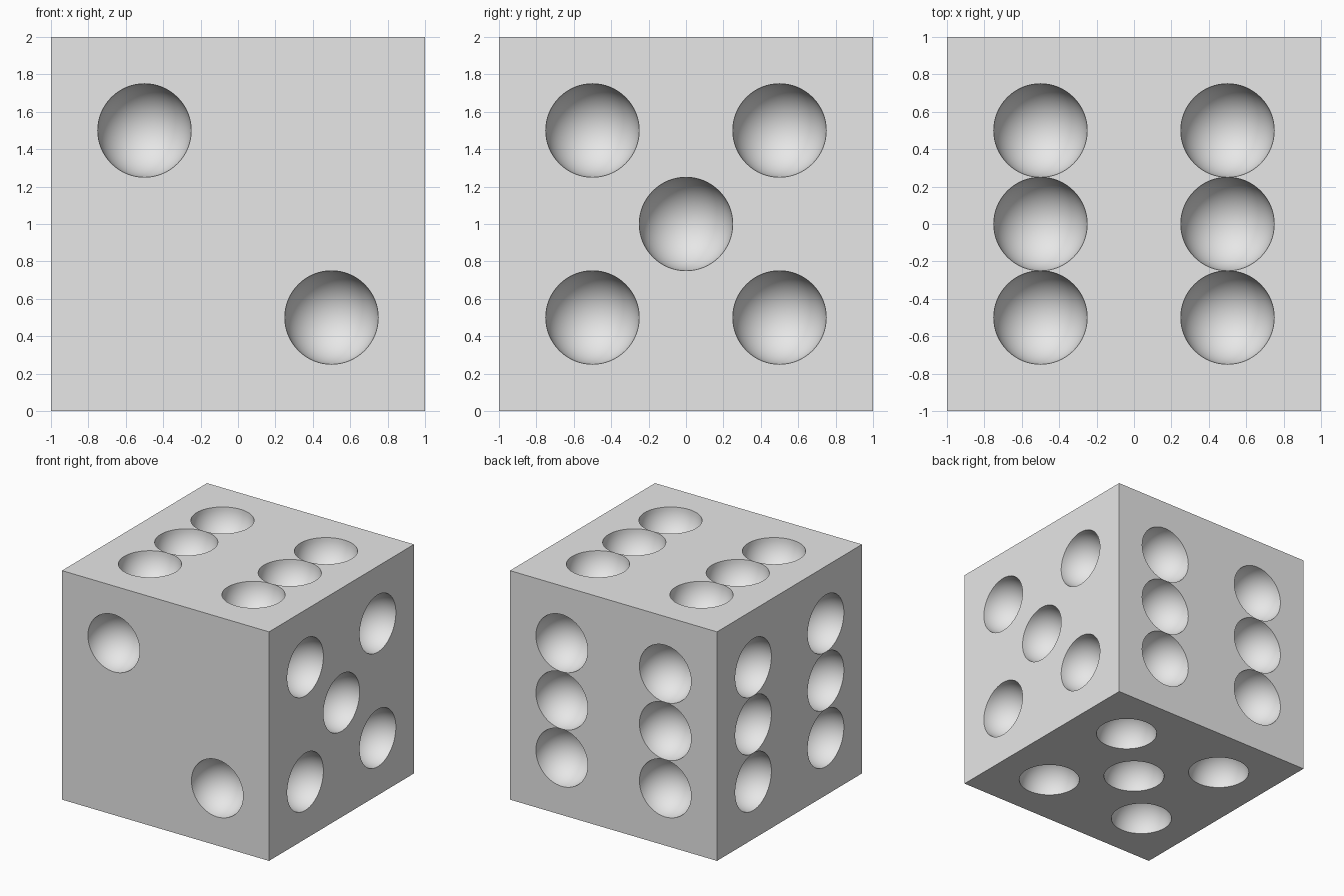
import bpy
import bmesh
from math import sin, cos, pi, radians
from mathutils import Vector

cube = bpy.data.objects.get("Cube")
if cube:
    bpy.data.objects.remove(cube, do_unlink=True)

R = 0.25         # pip radius
QUARTER = 16     # pip segments per quarter turn
RINGS = 14       # rings from pip rim to pip bottom
LINES = (-1, -0.75, -0.25, 0.25, 0.75, 1)

# Pip layouts as grid cells (column, row)
TWO = {(1, 3), (3, 1)}
FIVE = {(1, 1), (1, 3), (2, 2), (3, 1), (3, 3)}
SIX = {(c, r) for c in (1, 3) for r in (1, 2, 3)}

X, Y, Z = Vector((1, 0, 0)), Vector((0, 1, 0)), Vector((0, 0, 1))
SIDES = [(-Y, X, TWO), (X, Y, FIVE), (Y, -X, SIX),
         (-X, -Y, SIX), (Z, X, SIX), (-Z, X, FIVE)]

bm = bmesh.new()


def add_face(points):
    return bm.faces.new([bm.verts.new(p) for p in points])


def flat_cell(place, u0, u1, v0, v1):
    """Flat cell with edge midpoints, so it welds to its neighbours."""
    um, vm = (u0 + u1) / 2, (v0 + v1) / 2
    outline = [(u0, v0), (um, v0), (u1, v0), (u1, vm),
               (u1, v1), (um, v1), (u0, v1), (u0, vm)]
    add_face([place(u, v) for u, v in outline])


def pip_cell(place, cu, cv):
    """Square cell with a hemispherical hollow touching its edges."""
    count = 4 * QUARTER

    def ring_point(ring, k):
        tilt, turn = ring / RINGS * pi / 2, 2 * pi * k / count
        r = R * cos(tilt)
        return place(cu + r * cos(turn), cv + r * sin(turn), -R * sin(tilt))

    # Flat corners around the rim
    for q, (su, sv) in enumerate([(1, 1), (-1, 1), (-1, -1), (1, -1)]):
        arc = [ring_point(0, k) for k in range((q + 1) * QUARTER, q * QUARTER - 1, -1)]
        add_face([place(cu + su * R, cv + sv * R)] + arc)

    # Hollow bowl
    for k in range(count):
        for ring in range(RINGS - 1):
            add_face([ring_point(ring, k), ring_point(ring, k + 1),
                      ring_point(ring + 1, k + 1), ring_point(ring + 1, k)])
        add_face([ring_point(RINGS - 1, k), ring_point(RINGS - 1, k + 1),
                  place(cu, cv, -R)])


# Six sides of the die
for normal, across, pips in SIDES:
    up = normal.cross(across)

    def place(u, v, depth=0.0):
        return Z + across * u + up * v + normal * (1 + depth)

    for c in range(5):
        for r in range(5):
            u0, u1, v0, v1 = LINES[c], LINES[c + 1], LINES[r], LINES[r + 1]
            if (c, r) in pips:
                pip_cell(place, (u0 + u1) / 2, (v0 + v1) / 2)
            else:
                flat_cell(place, u0, u1, v0, v1)

bmesh.ops.remove_doubles(bm, verts=bm.verts, dist=0.0001)
mesh = bpy.data.meshes.new("die_body")
bm.to_mesh(mesh)
bm.free()
die = bpy.data.objects.new("die_body", mesh)
bpy.context.collection.objects.link(die)

# Plain light grey
grey = bpy.data.materials.new("light_grey")
grey.use_nodes = True
colour = (0.8, 0.8, 0.8, 1)
grey.diffuse_color = colour
for node in grey.node_tree.nodes:
    if node.type == 'BSDF_PRINCIPLED':
        node.inputs["Base Color"].default_value = colour
mesh.materials.append(grey)

# Smooth bowls, crisp rims and edges
for obj in bpy.context.selected_objects:
    obj.select_set(False)
die.select_set(True)
bpy.context.view_layer.objects.active = die
bpy.ops.object.shade_smooth_by_angle(angle=radians(30))
